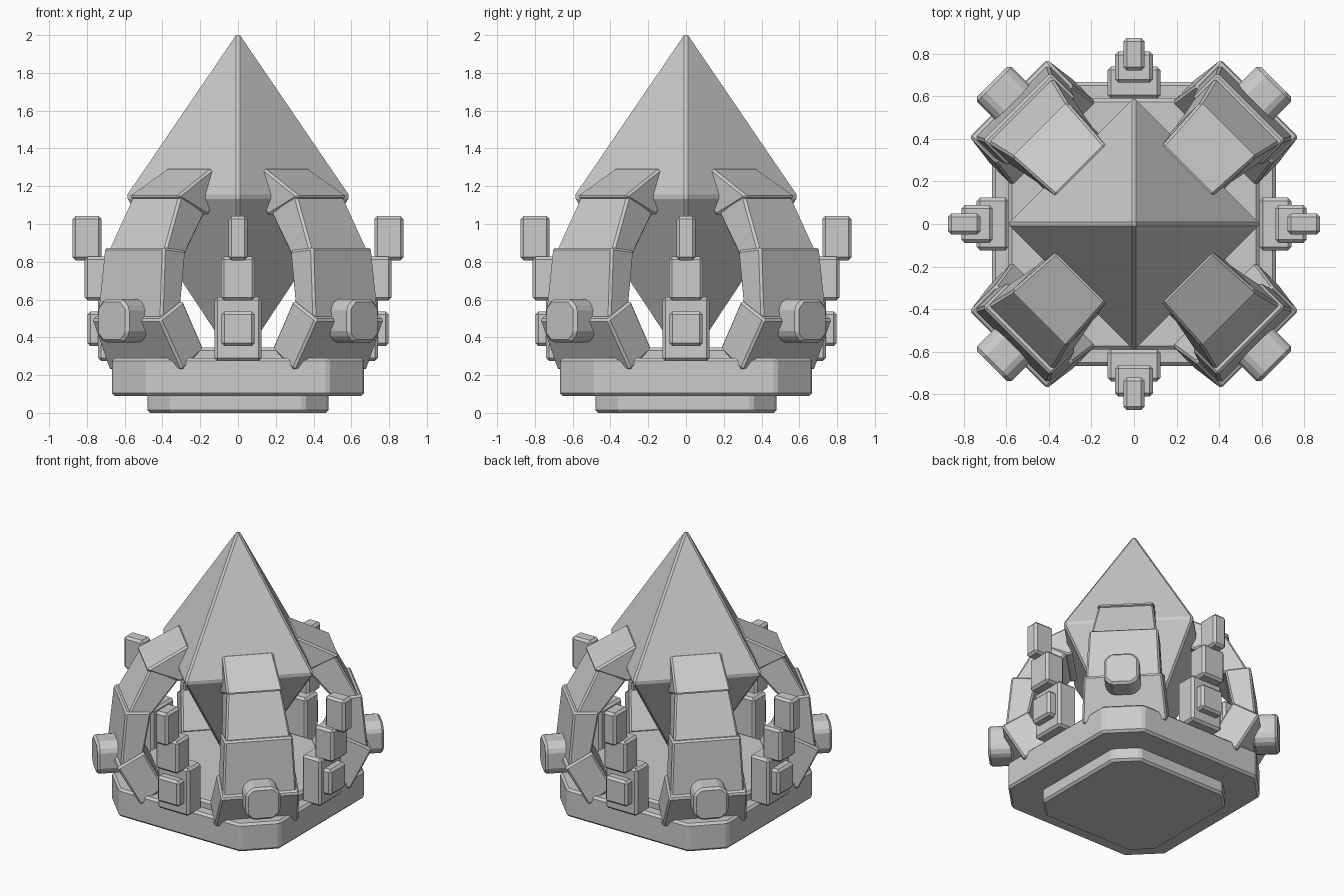
import bpy, bmesh, math
from mathutils import Matrix, Vector

if "Cube" in bpy.data.objects:
    bpy.data.objects.remove(bpy.data.objects["Cube"])

grey = bpy.data.materials.new("plain grey")
grey.diffuse_color = (0.6, 0.6, 0.6, 1)
grey.use_nodes = True
grey.node_tree.nodes["Principled BSDF"].inputs["Base Color"].default_value = grey.diffuse_color


def bevel(bm, offset):
    bmesh.ops.recalc_face_normals(bm, faces=bm.faces[:])
    bmesh.ops.bevel(bm, geom=bm.edges[:], offset=offset, segments=1,
                    profile=0.5, affect='EDGES', clamp_overlap=True)


def finish(name, bm, angle=0.0):
    if angle:
        bm.transform(Matrix.Rotation(angle, 4, 'Z'))
    bmesh.ops.recalc_face_normals(bm, faces=bm.faces[:])
    me = bpy.data.meshes.new(name)
    bm.to_mesh(me)
    bm.free()
    me.materials.append(grey)
    ob = bpy.data.objects.new(name, me)
    bpy.context.collection.objects.link(ob)
    return ob


def prism(points, axis_vec, b):
    """Extrude a closed outline along a vector, then chamfer all edges."""
    bm = bmesh.new()
    f = bm.faces.new([bm.verts.new(p) for p in points])
    r = bmesh.ops.extrude_face_region(bm, geom=[f])
    bmesh.ops.translate(bm, vec=axis_vec,
                        verts=[v for v in r['geom'] if isinstance(v, bmesh.types.BMVert)])
    bevel(bm, b)
    return bm


def cut_rect(h, v, c):
    """Rectangle outline with cut corners."""
    return [(h - c, -v), (h, c - v), (h, v - c), (h - c, v),
            (c - h, v), (-h, v - c), (-h, c - v), (c - h, -v)]


def slab(name, half, cut, z0, z1, b):
    finish(name, prism([(x, y, z0) for x, y in cut_rect(half, half, cut)],
                       Vector((0, 0, z1 - z0)), b))


def box(name, half, x0, x1, z0, z1, angle, b=0.016):
    pts = [(x0, -half, z0), (x0, half, z0), (x0, half, z1), (x0, -half, z1)]
    finish(name, prism(pts, Vector((x1 - x0, 0, 0)), b), angle)


def segment(name, top_out, top_in, top_w, bot_out, bot_in, bot_w, angle):
    """Tapered block of an arm, given its (radius, z) corners and end widths."""
    bm = bmesh.new()
    bmesh.ops.create_cube(bm, size=2)
    for v in bm.verts:
        top = v.co.z > 0
        r, z = ((top_out, top_in) if top else (bot_out, bot_in))[0 if v.co.x > 0 else 1]
        v.co = (r, math.copysign((top_w if top else bot_w) / 2, v.co.y), z)
    bevel(bm, 0.012)
    finish(name, bm, angle)


# Stepped base
slab("base_foot", 0.48, 0.13, 0.0, 0.11, 0.015)
slab("base_block", 0.667, 0.19, 0.09, 0.29, 0.015)
slab("base_deck", 0.59, 0.17, 0.27, 0.345, 0.015)

# Crystal: four-sided double pyramid with chamfered edges
bm = bmesh.new()
ring = [bm.verts.new((math.cos(a * math.pi / 2), math.sin(a * math.pi / 2), 0)) for a in range(4)]
for tip in (bm.verts.new((0, 0, 1.5)), bm.verts.new((0, 0, -1.5))):
    for i in range(4):
        bm.faces.new((ring[i], ring[(i + 1) % 4], tip))
bmesh.ops.scale(bm, vec=(0.6, 0.6, 0.6), verts=bm.verts[:])
bevel(bm, 0.013)
mx = max(v.co.x for v in bm.verts)
mz = max(v.co.z for v in bm.verts)
for v in bm.verts:
    k = 0.855 / mz if v.co.z > 0 else 0.88 / mz
    v.co = (v.co.x * 0.585 / mx, v.co.y * 0.585 / mx, v.co.z * k + 1.145)
finish("crystal", bm)

for i in range(4):
    # Curved arm of four blocks on each diagonal
    a = math.radians(45 + 90 * i)
    segment("arm_tip", (0.355, 1.297), (0.29, 1.13), 0.335, (0.64, 1.145), (0.41, 1.045), 0.37, a)
    segment("arm_upper", (0.605, 1.16), (0.42, 1.06), 0.355, (0.76, 0.86), (0.61, 0.835), 0.43, a)
    segment("arm_middle", (0.78, 0.875), (0.61, 0.86), 0.45, (0.82, 0.46), (0.67, 0.55), 0.49, a)
    segment("arm_root", (0.842, 0.495), (0.665, 0.595), 0.515, (0.69, 0.225), (0.53, 0.34), 0.555, a)
    # Rounded stud on the arm
    pts = [(0.78, y, z + 0.487) for y, z in cut_rect(0.115, 0.115, 0.045)]
    finish("arm_stud", prism(pts, Vector((0.165, 0, 0)), 0.016), a)
    # Stepped pillar in the middle of each side
    s = math.radians(90 * i)
    box("pillar_lower", 0.125, 0.59, 0.74, 0.275, 0.613, s)
    box("pillar_plate", 0.088, 0.70, 0.797, 0.353, 0.537, s)
    box("pillar_middle", 0.09, 0.665, 0.812, 0.595, 0.828, s)
    box("pillar_top", 0.05, 0.722, 0.875, 0.808, 1.042, s)
